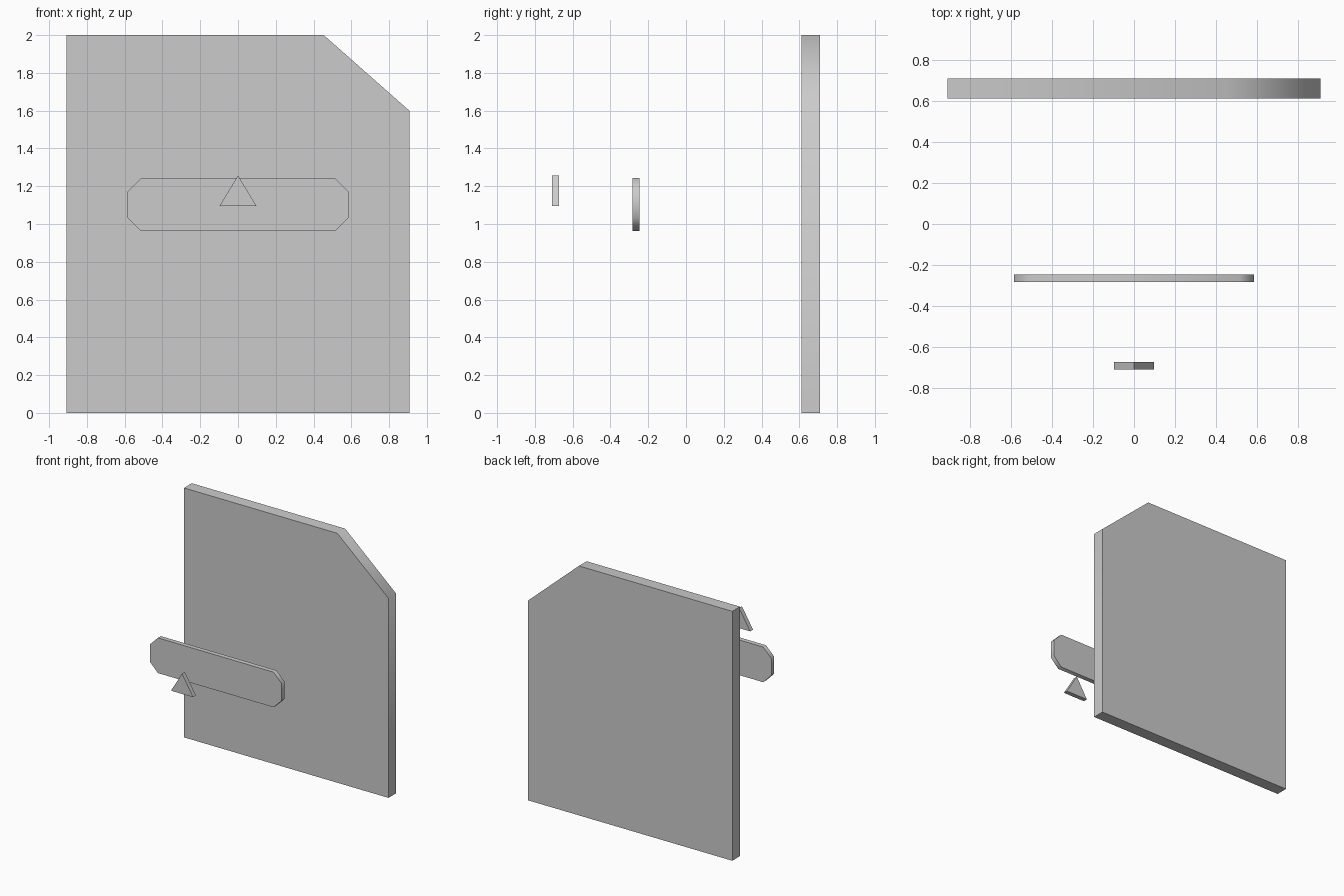
import bpy, bmesh, math

if "Cube" in bpy.data.objects:
    bpy.data.objects.remove(bpy.data.objects["Cube"])


def plate(name, outline, y_front, y_back):
    """Extrude an x-z outline from y_front to y_back."""
    bm = bmesh.new()
    face = bm.faces.new([bm.verts.new((x, y_front, z)) for x, z in outline])
    result = bmesh.ops.extrude_face_region(bm, geom=[face])
    verts = [v for v in result["geom"] if isinstance(v, bmesh.types.BMVert)]
    bmesh.ops.translate(bm, vec=(0, y_back - y_front, 0), verts=verts)
    bmesh.ops.recalc_face_normals(bm, faces=bm.faces)
    mesh = bpy.data.meshes.new(name)
    bm.to_mesh(mesh)
    bm.free()
    obj = bpy.data.objects.new(name, mesh)
    bpy.context.collection.objects.link(obj)
    # Soft shading across the clipped corners, sharp rims
    bpy.ops.object.select_all(action="DESELECT")
    obj.select_set(True)
    bpy.context.view_layer.objects.active = obj
    bpy.ops.object.shade_smooth_by_angle(angle=math.radians(60))
    return obj


# Large back panel with one clipped corner
plate("back_panel",
      [(-0.907, 0), (0.907, 0), (0.907, 1.6), (0.454, 2), (-0.907, 2)],
      0.611, 0.709)

# Middle bar with four clipped corners
half_w, half_h, cut, mid_z = 0.585, 0.141, 0.072, 1.103
right = [(half_w - cut, -half_h), (half_w, cut - half_h),
         (half_w, half_h - cut), (half_w - cut, half_h)]
bar = right + [(-x, z) for x, z in reversed(right)]
plate("middle_bar", [(x, z + mid_z) for x, z in bar], -0.282, -0.245)

# Small triangular pointer in front
plate("front_triangle", [(-0.098, 1.095), (0.098, 1.095), (0, 1.257)],
      -0.709, -0.673)
